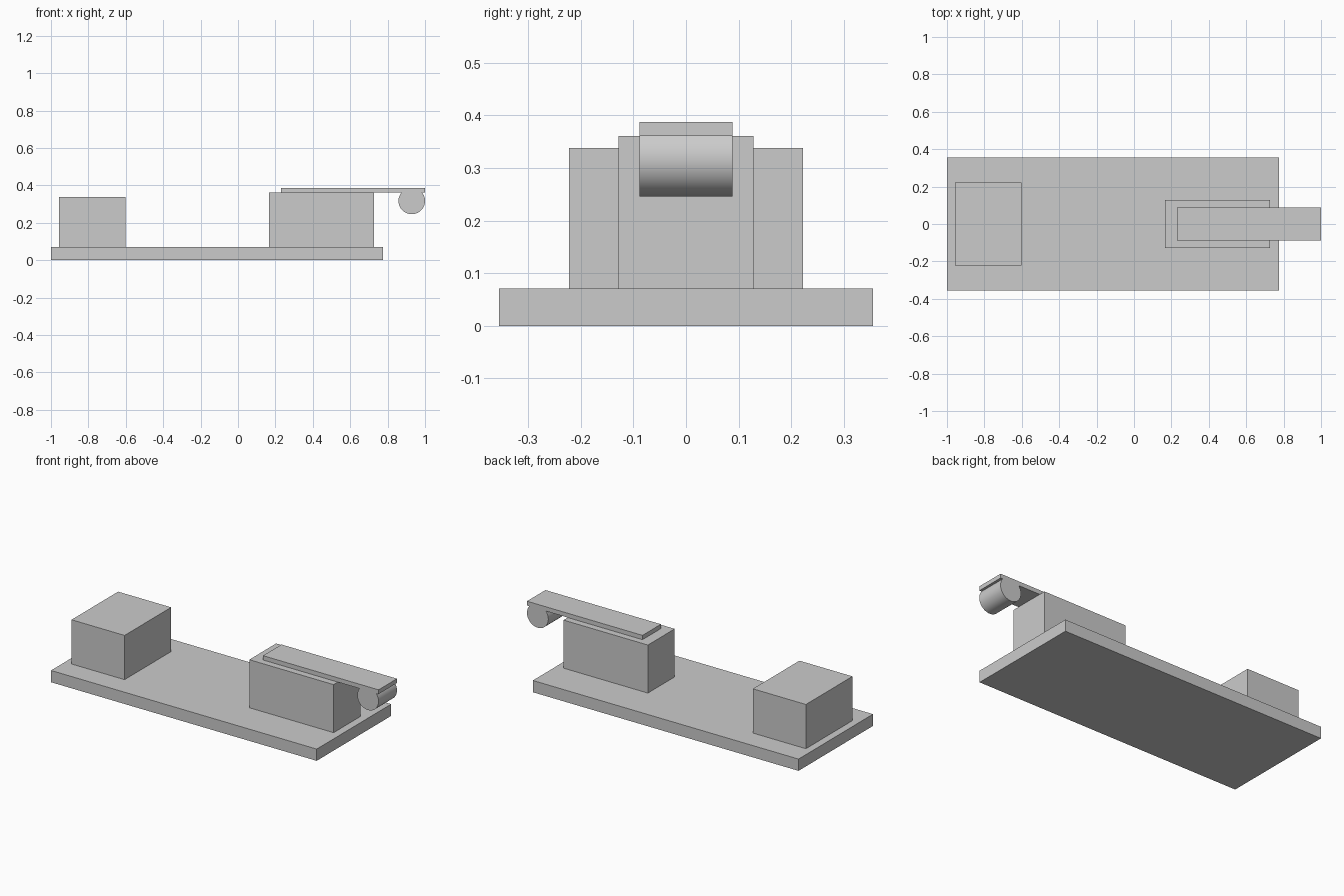
import bpy
import bmesh
import math

default = bpy.data.objects.get("Cube")
if default:
    bpy.data.objects.remove(default, do_unlink=True)

grey = bpy.data.materials.new("light_grey")
grey.use_nodes = True
colour = (0.6, 0.6, 0.6, 1)
grey.diffuse_color = colour
grey.node_tree.nodes["Principled BSDF"].inputs["Base Color"].default_value = colour


def extrude_profile(name, points, half_width):
    """Extrude an outline in the x-z plane symmetrically along y."""
    bm = bmesh.new()
    face = bm.faces.new([bm.verts.new((x, -half_width, z)) for x, z in points])
    result = bmesh.ops.extrude_face_region(bm, geom=[face])
    moved = [v for v in result["geom"] if isinstance(v, bmesh.types.BMVert)]
    bmesh.ops.translate(bm, verts=moved, vec=(0, 2 * half_width, 0))
    bmesh.ops.recalc_face_normals(bm, faces=bm.faces)
    mesh = bpy.data.meshes.new(name)
    bm.to_mesh(mesh)
    bm.free()
    mesh.materials.append(grey)
    obj = bpy.data.objects.new(name, mesh)
    bpy.context.collection.objects.link(obj)
    return obj


def block(name, x0, x1, half_width, z0, z1):
    return extrude_profile(name, [(x0, z0), (x1, z0), (x1, z1), (x0, z1)], half_width)


# Base plate and the two blocks standing on it
block("base_plate", -1.0, 0.774, 0.355, 0, 0.071)
block("square_block", -0.956, -0.602, 0.222, 0.071, 0.338)
block("support_block", 0.165, 0.728, 0.128, 0.071, 0.361)

# Overhanging arm with a round bar merged under its free end
left, right, bottom, top = 0.229, 1.0, 0.361, 0.387
radius, cx, cz = 0.071, 0.929, 0.317
start = math.pi - math.asin((bottom - cz) / radius)
sweep = 3 * math.pi - 2 * start
steps = 48
outline = [(right, bottom), (right, top), (left, top), (left, bottom)]
for i in range(steps + 1):
    a = start + sweep * i / steps
    outline.append((cx + radius * math.cos(a), cz + radius * math.sin(a)))
arm = extrude_profile("arm_with_round_bar", outline, 0.088)

# Smooth the round bar, keeping the flat edges sharp
bpy.ops.object.select_all(action="DESELECT")
arm.select_set(True)
bpy.context.view_layer.objects.active = arm
bpy.ops.object.shade_smooth_by_angle(angle=math.radians(30))
